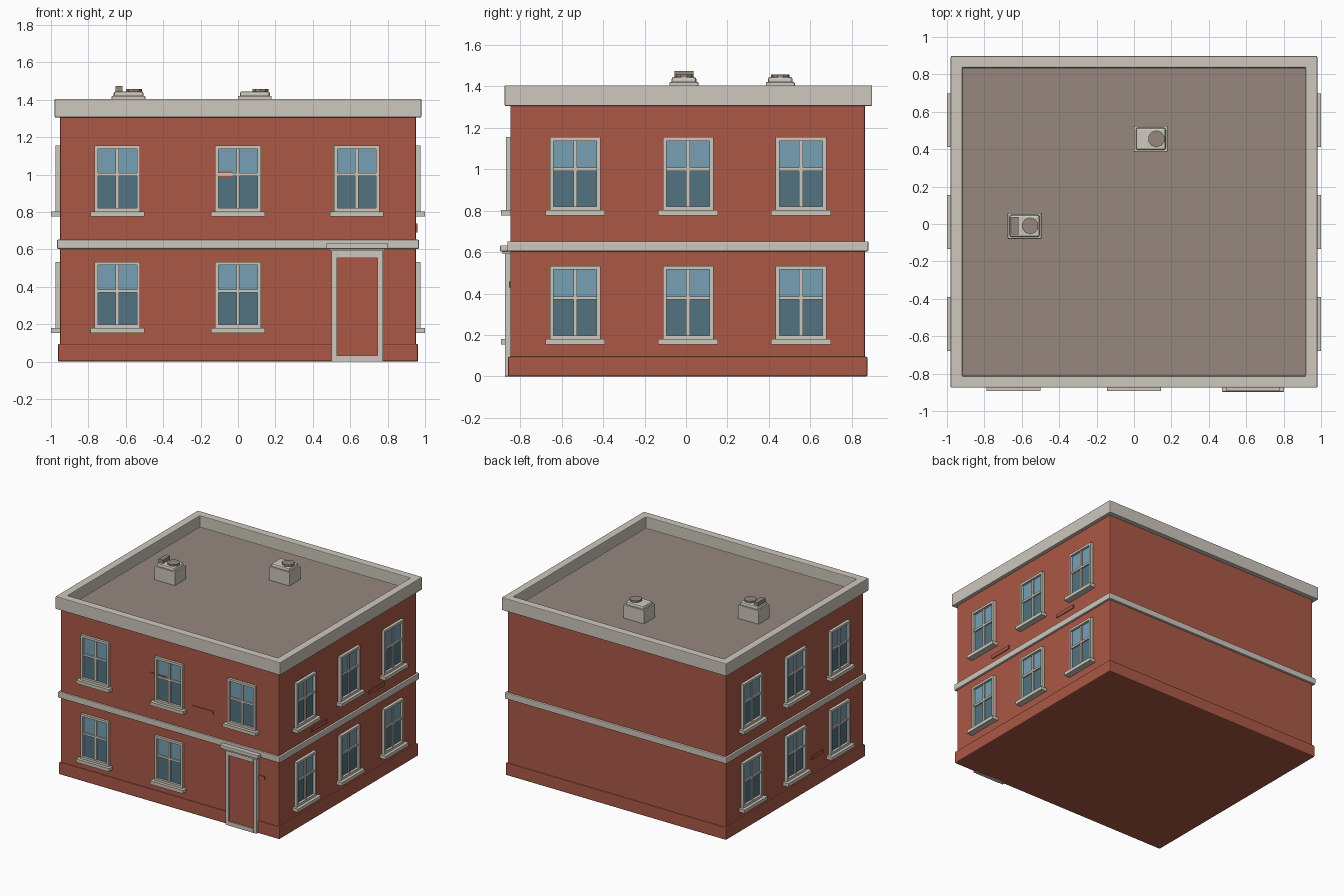
import bpy, bmesh, math
from mathutils import Matrix, Vector

if "Cube" in bpy.data.objects:
    bpy.data.objects.remove(bpy.data.objects["Cube"])


def material(name, r, g, b):
    m = bpy.data.materials.new(name)
    m.use_nodes = True
    m.diffuse_color = (r, g, b, 1)
    m.node_tree.nodes["Principled BSDF"].inputs["Base Color"].default_value = (r, g, b, 1)
    return m


BRICK = material("brick red", 0.41, 0.098, 0.061)
TRIM = material("pale stone", 0.62, 0.58, 0.51)
ROOF = material("roof brown", 0.31, 0.245, 0.212)
SKY = material("light blue glass", 0.18, 0.35, 0.455)
DEEP = material("dark blue glass", 0.085, 0.17, 0.22)


def add_box(bm, lo, hi, index=0):
    lo, hi = Vector(lo), Vector(hi)
    mat = Matrix.Translation((lo + hi) / 2) @ Matrix.Diagonal((*(hi - lo), 1))
    verts = bmesh.ops.create_cube(bm, size=1, matrix=mat)["verts"]
    faces = {f for v in verts for f in v.link_faces}
    for f in faces:
        f.material_index = index
    return faces


def mesh_from(bm, name, mats):
    me = bpy.data.meshes.new(name)
    bm.to_mesh(me)
    bm.free()
    for m in mats:
        me.materials.append(m)
    return me


def place(name, me, bevel=0.0, matrix=None):
    ob = bpy.data.objects.new(name, me)
    bpy.context.collection.objects.link(ob)
    if matrix:
        ob.matrix_world = matrix
    if bevel:
        mod = ob.modifiers.new("soft edge", "BEVEL")
        mod.width = bevel
        mod.segments = 2
        mod.limit_method = "ANGLE"
    return ob


def box(name, lo, hi, mat, bevel=0.0):
    bm = bmesh.new()
    add_box(bm, lo, hi)
    return place(name, mesh_from(bm, name, [mat]), bevel)


# Main brick body, plinth and the band between storeys
WX, FRONT, BACK = 0.952, -0.848, 0.863
box("walls", (-WX, FRONT, 0.02), (WX, BACK, 1.31), BRICK, 0.006)
box("plinth", (-0.963, -0.86, 0), (0.963, 0.876, 0.095), BRICK, 0.008)
box("storey_band", (-0.968, -0.862, 0.603), (0.968, 0.88, 0.652), TRIM, 0.006)

# Parapet with sunken flat roof
bm = bmesh.new()
add_box(bm, (-0.98, -0.875, 1.305), (0.98, 0.898, 1.405))
bm.normal_update()
top = max(bm.faces, key=lambda f: f.calc_center_median().z)
bmesh.ops.inset_region(bm, faces=[top], thickness=0.088)
bmesh.ops.inset_region(bm, faces=[top], thickness=0.0005, depth=-0.09)
top.material_index = 1
place("parapet_and_roof", mesh_from(bm, "parapet", [TRIM, ROOF]), 0.005)

# One sash window, outward is -y, origin at frame bottom on the wall
bm = bmesh.new()
W, H, MID = 0.122, 0.355, 0.2
for s in (-1, 1):
    x = sorted((s * W, s * (W - 0.018)))
    add_box(bm, (x[0], -0.024, 0), (x[1], 0.005, H))
for z0, z1 in ((0, 0.02), (H - 0.018, H)):
    add_box(bm, (-W + 0.018, -0.024, z0), (W - 0.018, 0.005, z1))
add_box(bm, (-0.104, -0.016, MID - 0.008), (0.104, 0.004, MID + 0.008))
add_box(bm, (-0.009, -0.014, 0.02), (0.009, 0.004, H - 0.018))
add_box(bm, (-0.104, -0.005, 0.02), (0.104, 0.003, MID), 2)
add_box(bm, (-0.104, -0.005, MID), (0.104, 0.003, H - 0.018), 1)
add_box(bm, (-0.144, -0.048, -0.024), (0.144, 0.005, 0.002))
window_mesh = mesh_from(bm, "sash_window", [TRIM, SKY, DEEP])

# Windows on the front and both sides, on two storeys
for storey, z in (("lower", 0.178), ("upper", 0.8)):
    for i, x in enumerate((-0.645, 0, 0.635)):
        if storey == "lower" and i == 2:
            continue  # the door takes this bay
        place(f"front_{storey}_window_{i}", window_mesh,
              matrix=Matrix.Translation((x, FRONT + 0.004, z)))
    for i, y in enumerate((-0.535, 0.01, 0.555)):
        for side, s in (("left", 1), ("right", -1)):
            place(f"{side}_{storey}_window_{i}", window_mesh,
                  matrix=Matrix.Translation((s * WX, y, z))
                  @ Matrix.Rotation(s * math.pi / 2, 4, "Z"))

# Front door with surround and hood
box("door_left_jamb", (0.745, -0.874, 0), (0.775, -0.84, 0.6), TRIM, 0.003)
box("door_right_jamb", (0.5, -0.874, 0), (0.53, -0.84, 0.6), TRIM, 0.003)
box("door_lintel", (0.53, -0.874, 0.553), (0.745, -0.84, 0.6), TRIM)
box("door_threshold", (0.53, -0.874, 0), (0.745, -0.84, 0.032), TRIM)
box("door_panel", (0.53, -0.864, 0.03), (0.745, -0.84, 0.555), BRICK)
box("door_hood", (0.47, -0.897, 0.603), (0.803, -0.84, 0.632), TRIM, 0.004)
box("door_hood_foot", (0.49, -0.885, 0.59), (0.785, -0.84, 0.605), TRIM)

# Slightly raised brick patches
for i, (x0, x1, z0, z1) in enumerate(((-0.17, -0.03, 0.988, 1.015),
                                      (0.19, 0.38, 0.825, 0.852),
                                      (0.775, 0.83, 0.43, 0.457))):
    box(f"front_brick_patch_{i}", (x0, FRONT - 0.006, z0), (x1, FRONT + 0.002, z1), BRICK)
for i, (y0, y1, z) in enumerate(((-0.45, -0.26, 0.69), (0.27, 0.46, 0.71))):
    box(f"left_brick_patch_{i}", (WX - 0.002, y0, z), (WX + 0.007, y1, z + 0.028), BRICK)
box("right_brick_patch", (-WX - 0.007, -0.35, 0.22), (-WX + 0.002, -0.2, 0.248), BRICK)


# Rooftop vent units with round caps
def vent(name, x, y):
    box(name + "_base", (x - 0.09, y - 0.07, 1.3), (x + 0.09, y + 0.07, 1.42), TRIM, 0.004)
    box(name + "_top", (x - 0.08, y - 0.06, 1.41), (x + 0.08, y + 0.06, 1.445), TRIM, 0.012)
    bm = bmesh.new()
    bmesh.ops.create_cone(bm, cap_ends=True, segments=10, radius1=0.045, radius2=0.045,
                          depth=0.03, matrix=Matrix.Translation((x + 0.03, y, 1.443)))
    place(name + "_cap", mesh_from(bm, name + "_cap", [ROOF]))


vent("west_vent", -0.585, -0.01)
vent("back_vent", 0.09, 0.455)
box("west_vent_grille", (-0.655, -0.055, 1.44), (-0.618, 0.037, 1.473), ROOF)
